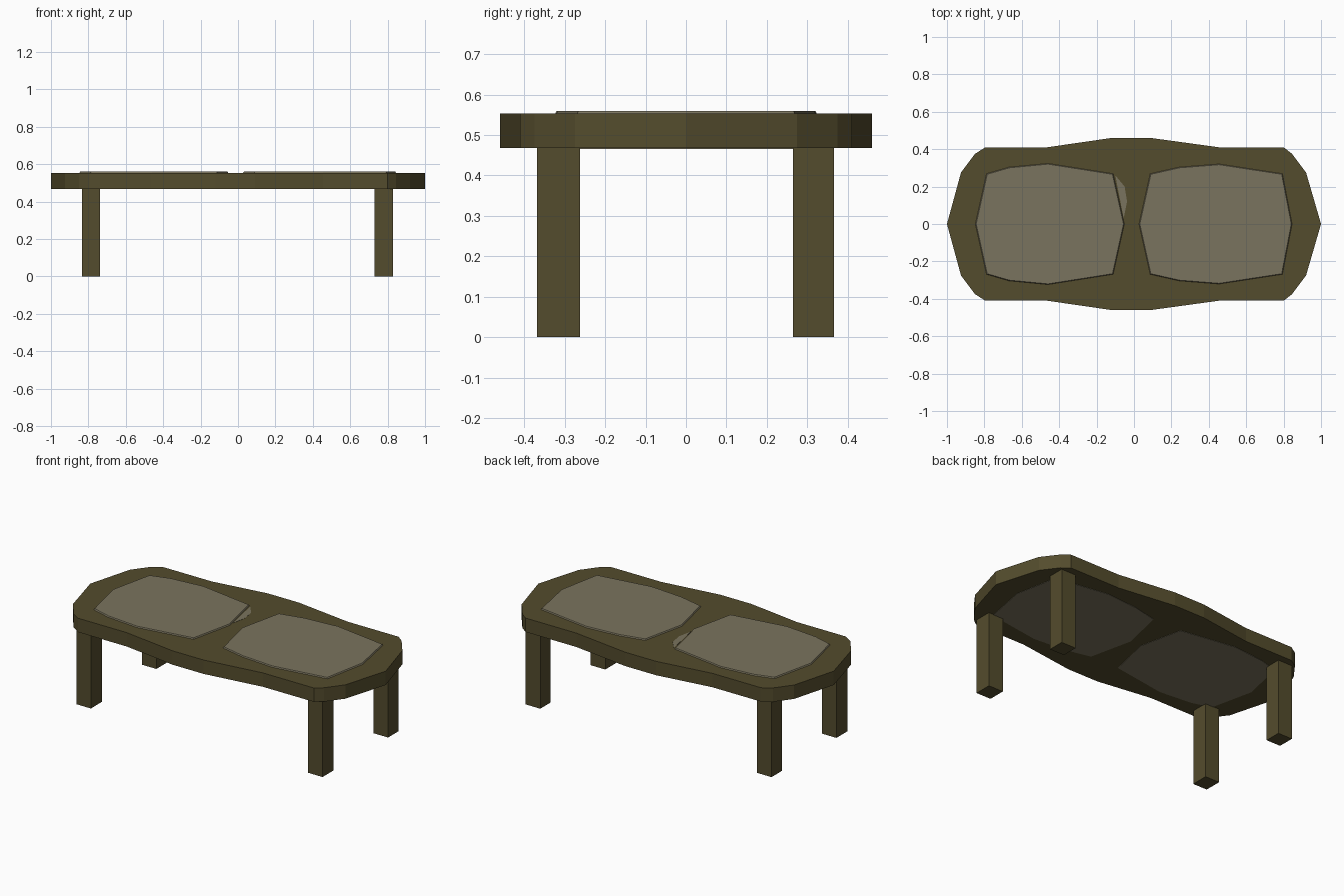
import bpy
import bmesh

cube = bpy.data.objects.get("Cube")
if cube:
    bpy.data.objects.remove(cube, do_unlink=True)


def material(name, rgb):
    mat = bpy.data.materials.new(name)
    mat.use_nodes = True
    mat.diffuse_color = (*rgb, 1)
    bsdf = next(n for n in mat.node_tree.nodes if n.type == "BSDF_PRINCIPLED")
    bsdf.inputs["Base Color"].default_value = (*rgb, 1)
    bsdf.inputs["Roughness"].default_value = 0.8
    return mat


wood = material("dark olive wood", (0.088, 0.072, 0.026))
stone = material("grey panel", (0.195, 0.174, 0.112))


def mirrored(half):
    """Close a back-half outline by mirroring it across the x axis."""
    return half + [(x, -y) for x, y in reversed(half) if y]


def prism(name, outline, bottom, top, mat, taper=1.0):
    """Extrude an outline from bottom to top, scaling the top ring by taper."""
    cx = (min(p[0] for p in outline) + max(p[0] for p in outline)) / 2
    cy = (min(p[1] for p in outline) + max(p[1] for p in outline)) / 2
    bm = bmesh.new()
    low = [bm.verts.new((x, y, bottom)) for x, y in outline]
    high = [bm.verts.new((cx + (x - cx) * taper, cy + (y - cy) * taper, top))
            for x, y in outline]
    bm.faces.new(low)
    bm.faces.new(high)
    for i in range(len(low)):
        j = (i + 1) % len(low)
        bm.faces.new((low[i], low[j], high[j], high[i]))
    bmesh.ops.recalc_face_normals(bm, faces=bm.faces)
    mesh = bpy.data.meshes.new(name)
    bm.to_mesh(mesh)
    bm.free()
    mesh.materials.append(mat)
    obj = bpy.data.objects.new(name, mesh)
    bpy.context.collection.objects.link(obj)
    return obj


# Table top with bulging long sides and pointed ends
top_half = [(-1, 0), (-0.925, 0.275), (-0.85, 0.375), (-0.795, 0.41),
            (-0.465, 0.41), (-0.12, 0.46), (0.09, 0.46), (0.455, 0.41),
            (0.80, 0.41), (0.845, 0.375), (0.92, 0.275), (1, 0)]
prism("table_top", mirrored(top_half), 0.468, 0.553, wood)

# Two inlaid panels, raised on top and showing underneath
panels = {
    "right": [(-0.85, 0), (-0.79, 0.27), (-0.67, 0.305), (-0.46, 0.325),
              (-0.11, 0.27), (-0.05, 0)],
    "left": [(0.025, 0), (0.085, 0.27), (0.24, 0.305), (0.455, 0.322),
             (0.795, 0.27), (0.847, 0)],
}
for side, half in panels.items():
    outline = mirrored(half)
    prism(side + "_panel", outline, 0.550, 0.560, stone, 0.985)
    prism(side + "_panel_underside", outline, 0.466, 0.470, stone)

# Small stain beside the right panel
stain = [(-0.10, 0.26), (-0.05, 0.20), (-0.037, 0.12), (-0.055, 0.03)]
prism("panel_stain", stain, 0.551, 0.554, stone)

# Four square legs
for side, x0, x1 in (("right", -0.835, -0.738), ("left", 0.73, 0.83)):
    for end, y0, y1 in (("front", -0.368, -0.262), ("back", 0.265, 0.366)):
        square = [(x0, y0), (x1, y0), (x1, y1), (x0, y1)]
        prism(f"{end}_{side}_leg", square, 0, 0.48, wood)
